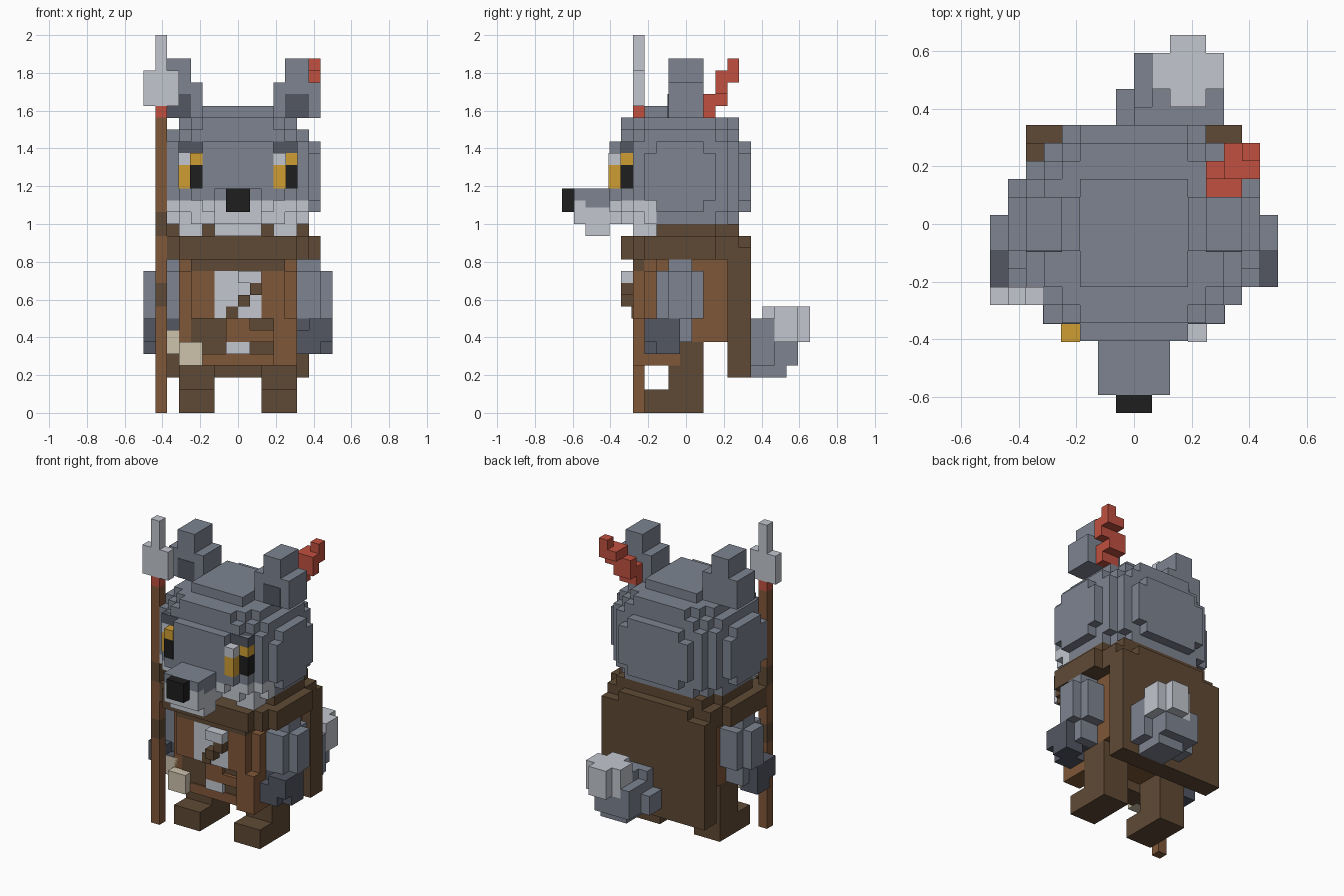
import bpy, bmesh
from mathutils import Vector

cube = bpy.data.objects.get("Cube")
if cube:
    bpy.data.objects.remove(cube, do_unlink=True)

U = 1 / 16  # one block edge


def lin(c):
    c /= 255
    return c / 12.92 if c <= 0.04045 else ((c + 0.055) / 1.055) ** 2.4


def material(name, *rgb):
    m = bpy.data.materials.new(name)
    m.use_nodes = True
    col = (*[lin(c) for c in rgb], 1)
    m.diffuse_color = col
    bsdf = m.node_tree.nodes["Principled BSDF"]
    bsdf.inputs["Base Color"].default_value = col
    bsdf.inputs["Roughness"].default_value = 0.9
    return m


GREY = material("grey fur", 125, 132, 145)
DARK = material("dark grey fur", 83, 86, 98)
LIGHT = material("pale grey", 194, 198, 206)
BROWN = material("brown leather", 127, 87, 56)
UMBER = material("dark brown cloth", 95, 74, 53)
GOLD = material("gold eye", 207, 157, 50)
BLACK = material("black", 30, 30, 30)
RED = material("red feather", 192, 80, 63)
CREAM = material("cream pouch", 205, 194, 171)


def part(name, mat, *boxes, mirror=False):
    """One object from boxes (x0, x1, y0, y1, z0, z1) in block units."""
    bm = bmesh.new()
    for x0, x1, y0, y1, z0, z1 in boxes:
        spans = [(x0, x1), (-x1, -x0)] if mirror else [(x0, x1)]
        for a, b in spans:
            vs = bmesh.ops.create_cube(bm, size=1)["verts"]
            size = Vector((b - a, y1 - y0, z1 - z0))
            mid = Vector((a + b, y0 + y1, z0 + z1)) / 2
            for v in vs:
                v.co = Vector([(v.co[i] * size[i] + mid[i]) * U for i in range(3)])
    me = bpy.data.meshes.new(name)
    bm.to_mesh(me)
    bm.free()
    me.materials.append(mat)
    ob = bpy.data.objects.new(name, me)
    bpy.context.collection.objects.link(ob)
    return ob


# Head: stepped round block from (half width, half depth, bottom, top);
# its lower front becomes the pale cheeks
fur, cheeks = [], []
for hx, hy, z0, z1 in [
        (7, 3, 18, 22), (7, 2, 17, 23),
        (6, 4, 17, 23), (6, 3, 16, 24),
        (5, 5, 17, 23), (5, 4, 16, 24), (5, 3, 16, 25),
        (4, 5, 16, 24), (4, 4, 16, 25),
        (3, 6, 17, 23), (3, 5, 16, 25)]:
    front, back = -0.5 - hy, -0.5 + hy
    fur.append((-hx, hx, front, back, max(z0, 18), z1))
    if z0 < 18:
        fur.append((-hx, hx, -2.5, back, z0, 18))
        if front < -2.5:
            cheeks.append((-hx, hx, front, -2.5, z0, 18))
part("head", GREY, *fur, (-4, 4, 3.5, 5.5, 18, 22), (-4, 4, -6.5, -4.5, 18, 19),
     (-3, 3, -3.5, 2.5, 25, 26))
part("cheeks", LIGHT, *cheeks)
part("cheek_tufts", LIGHT, (3, 5, -4.5, -2.5, 15, 16), mirror=True)
part("brows", DARK, (3, 5.05, -5.55, -4.5, 22, 23), mirror=True)

# Eyes: inner column stands one block proud of the outer one
IN = (3, 4.05, -6.55, -4.5)
OUT = (4, 5.05, -5.55, -4.5)
IN_R = (-4.05, -3, -6.55, -4.5)
OUT_R = (-5.05, -4, -5.55, -4.5)
part("left_eye_glint", LIGHT, (*IN, 21, 22))
part("left_eye_iris", GOLD, (*IN, 19, 21), (*OUT, 21, 22))
part("left_eye_pupil", BLACK, (*OUT, 19, 21))
part("right_eye_glint", LIGHT, (*OUT_R, 21, 22))
part("right_eye_iris", GOLD, (*OUT_R, 19, 21), (*IN_R, 21, 22))
part("right_eye_pupil", BLACK, (*IN_R, 19, 21))

# Muzzle
part("muzzle", GREY, (-2, 2, -9.5, -6.5, 18, 19), (-2, 2, -8.5, -6.5, 17.4, 18))
part("jaw", LIGHT, (-2, 2, -9.5, -8.5, 16, 18), (-2, 2, -8.5, -4.5, 16, 17.4),
     (-2, 2, -8.5, -6.5, 15, 16))
part("nose", BLACK, (-1, 1, -10.5, -9.5, 17, 19))

# Ears
part("ears", GREY, (3, 7, -1.5, 1.5, 25, 28), (4, 6, -1.5, 1.5, 28, 30), mirror=True)
part("inner_ears", DARK, (4, 6, -1.55, -1.45, 25, 27), mirror=True)

# Feather stepping up behind the left ear
part("feather", RED,
     (4, 6, 1.5, 2.5, 25, 27), (4, 6, 2.5, 3.5, 26, 28), (5, 7, 2.5, 3.5, 27, 29),
     (5, 7, 3.5, 4.5, 28, 29), (6, 7, 3.5, 4.5, 29, 30))

# Collar and cape
part("collar", UMBER,
     (-7, 7, -3.5, 2.5, 13, 15), (-6, 6, -4.5, 3.5, 13, 15),
     (-5, 5, -5.5, 4.5, 13, 15), (-5, 5, -2.5, 4.5, 15, 16),
     (-6, 6, -2.5, 2.5, 15, 16), (-4, 4, -4.5, -3.5, 12, 13))
part("cape", UMBER, (-6, 6, 3.5, 4.5, 3, 15), (-6, 6, 4.5, 5.5, 3, 14),
     (-4, 4, 4.5, 5.5, 14, 15))

# Torso and tunic
part("torso", BROWN, (-5, 5, -2.5, 3.5, 6, 13), (-4, 4, -3.5, 1.5, 5, 13))
part("tunic_lapels", BROWN, (2, 4, -4.5, -3.5, 8, 12), (4, 5, -3.5, -2.5, 6, 12),
     mirror=True)
part("tunic_hem", UMBER, (-4, 3, -3.6, -1.5, 4, 8))
part("hip_flap", BROWN, (3, 5, -4.5, -0.5, 4, 8))
part("loincloth", BROWN, (-3, 3, -3.75, -3.6, 4, 5), (-1, 3, -4, -3.6, 6, 7),
     (-1, 1, -4, -3.6, 7, 8))
part("buckle", LIGHT, (-1, 1, -4, -3.6, 5, 6))

# Chest fur with a diagonal strap
part("chest_fur", LIGHT, (-2, 2, -4.5, -3.5, 8, 12), (0, 2, -5.5, -4.5, 11, 12))
part("chest_strap", UMBER, (1, 2, -5.5, -4.5, 10, 11), (0, 1, -5.5, -4.5, 9, 10),
     (-1, 0, -4.6, -4.4, 8, 9))

# Belt pouch
part("pouch", CREAM, (-6, -4, -3.5, -1.5, 5, 7), (-5, -3, -4.5, -2.5, 4, 6))

# Arms and paws
part("arms", GREY, (5, 7, -2.5, 1.5, 8, 12), (5, 7, -0.5, 0.5, 6, 8),
     (5, 8, -1.5, 0.5, 8, 12), (5, 7, -1.5, 0.5, 12, 13), mirror=True)
part("paws", DARK, (5, 8, -2.5, -0.5, 6, 8), (6, 8, -3.5, -1.5, 6, 8),
     (6, 8, -2.5, -0.5, 5, 6), (5, 7, -3.5, -1.5, 5, 7), mirror=True)

# Legs with boots
part("legs", UMBER, (2, 5, -1.5, 1.5, 2, 6), (2, 5, -3.5, 1.5, 0, 2), mirror=True)

# Tail
part("tail", GREY,
     (-1, 0, 5.5, 7.5, 4, 6), (0, 5, 5.5, 7.5, 4, 6), (0, 4, 5.5, 6.5, 4, 8),
     (1, 4, 5.5, 8.5, 3, 6), (0, 4, 6.5, 9.5, 4, 6), (0, 1, 6.5, 9.5, 5, 7),
     (1, 5, 5.5, 7.5, 6, 8))
part("tail_tip", LIGHT, (1, 5, 7.5, 9.5, 6, 9), (2, 4, 6.5, 10.5, 6, 9))

# Spear
S = (-7, -6, -4.5, -3.5)
part("spear_shaft", BROWN, (*S, 0, 9), (*S, 11, 15), (*S, 17, 25))
part("spear_grips", UMBER, (*S, 9, 11), (*S, 15, 17))
part("spear_binding", RED, (*S, 25, 26))
part("spear_head", LIGHT, (-8, -5, -4.5, -3.5, 26, 29), (*S, 29, 32))
